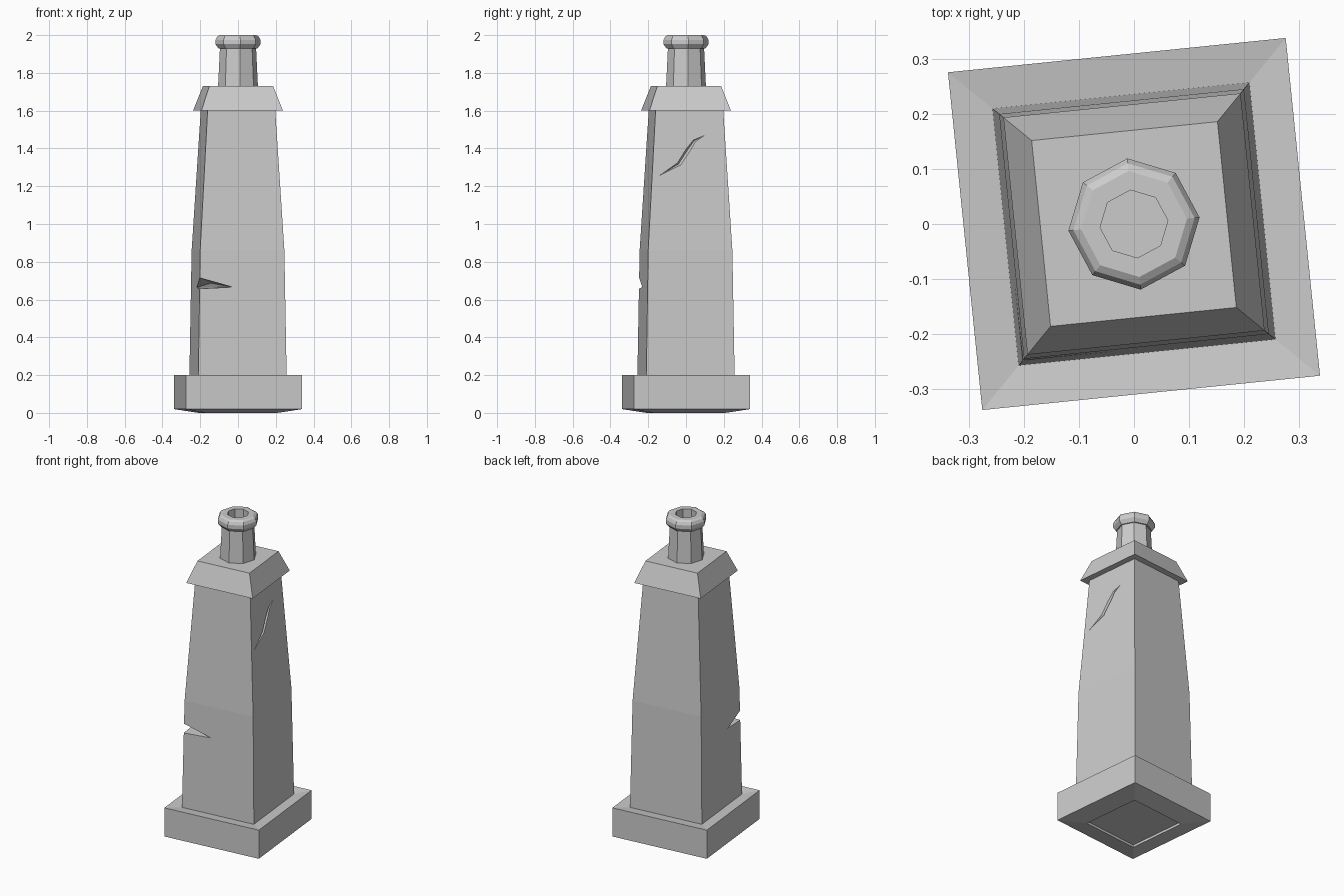
import bpy, bmesh
from math import cos, sin, pi, sqrt, radians
from mathutils import Vector

cube = bpy.data.objects.get("Cube")
if cube:
    bpy.data.objects.remove(cube, do_unlink=True)

TURN = radians(5.8)   # the whole tower is twisted slightly on its axis

stone = bpy.data.materials.new("grey_stone")
stone.use_nodes = True
GREY = (0.6, 0.6, 0.6, 1)
stone.diffuse_color = GREY
stone.node_tree.nodes["Principled BSDF"].inputs["Base Color"].default_value = GREY


def finish(name, bm):
    """Turn a bmesh into a flat shaded, twisted object."""
    bmesh.ops.recalc_face_normals(bm, faces=bm.faces)
    mesh = bpy.data.meshes.new(name)
    bm.to_mesh(mesh)
    bm.free()
    mesh.materials.append(stone)
    obj = bpy.data.objects.new(name, mesh)
    obj.rotation_euler.z = TURN
    bpy.context.collection.objects.link(obj)
    return obj


def loft(bm, rings):
    """Skin a list of equal closed rings and cap both ends."""
    rings = [[bm.verts.new(p) for p in ring] for ring in rings]
    n = len(rings[0])
    for a, b in zip(rings, rings[1:]):
        for i in range(n):
            j = (i + 1) % n
            bm.faces.new((a[i], a[j], b[j], b[i]))
    bm.faces.new(rings[0])
    bm.faces.new(rings[-1])


def turned(name, sides, profile):
    """Sweep (half width or radius, height) steps around the z axis."""
    scale, phase = (sqrt(2), pi / 4) if sides == 4 else (1, 0)
    angles = [phase + 2 * pi * i / sides for i in range(sides)]
    bm = bmesh.new()
    loft(bm, [[(r * scale * cos(a), r * scale * sin(a), z) for a in angles]
              for r, z in profile])
    return finish(name, bm)


def carve(target, cutter):
    """Cut one object out of another, then discard the cutter."""
    cutter.hide_render = True
    mod = target.modifiers.new("carve", "BOOLEAN")
    mod.operation = "DIFFERENCE"
    mod.solver = "EXACT"
    mod.object = cutter
    graph = bpy.context.evaluated_depsgraph_get()
    mesh = bpy.data.meshes.new_from_object(target.evaluated_get(graph))
    target.modifiers.clear()
    target.data = mesh
    bpy.data.objects.remove(cutter, do_unlink=True)


# Plinth with a dished top and a shallow recess underneath
turned("plinth", 4, [(0.19, 0.015), (0.19, 0), (0.309, 0.02),
                     (0.309, 0.2), (0.235, 0.19)])

# Tapering shaft
shaft = turned("shaft", 4, [(0.235, 0.19), (0.224, 0.86), (0.18, 1.6)])

# Sloped cap
turned("cap", 4, [(0.217, 1.6), (0.17, 1.73)])

# Eight sided neck and hollow rim
turned("neck", 8, [(0.106, 1.73), (0.096, 1.935)])
turned("rim", 8, [(0.09, 1.93), (0.104, 1.93), (0.12, 1.952), (0.12, 1.975),
                  (0.111, 1.992), (0.097, 2.0), (0.062, 2.0), (0.062, 1.936)])

# Chipped notch in the front corner
bm = bmesh.new()
for p in [(-0.25, -0.25, 0.725), (-0.25, -0.25, 0.655), (-0.05, -0.229, 0.666),
          (-0.229, -0.08, 0.664), (-0.16, -0.155, 0.687)]:
    bm.verts.new(p)
bmesh.ops.convex_hull(bm, input=bm.verts)
carve(shaft, finish("notch_cutter", bm))

# Jagged V-shaped crack on the side: (y, z, half width, depth)
crack = [(-0.163, 1.255, 0.001, 0.001), (-0.057, 1.318, 0.012, 0.02),
         (-0.01, 1.39, 0.014, 0.02), (0.025, 1.44, 0.009, 0.014),
         (0.08, 1.47, 0.001, 0.001)]
across = Vector((0, -0.8, 0.6))
rings = []
for y, z, w, d in crack:
    face = Vector((0.224 - 0.0595 * (z - 0.86), y, z))
    out = face + Vector((0.004, 0, 0))
    rings.append([out + across * w, out - across * w, face - Vector((d, 0, 0))])
bm = bmesh.new()
loft(bm, rings)
carve(shaft, finish("crack_cutter", bm))
